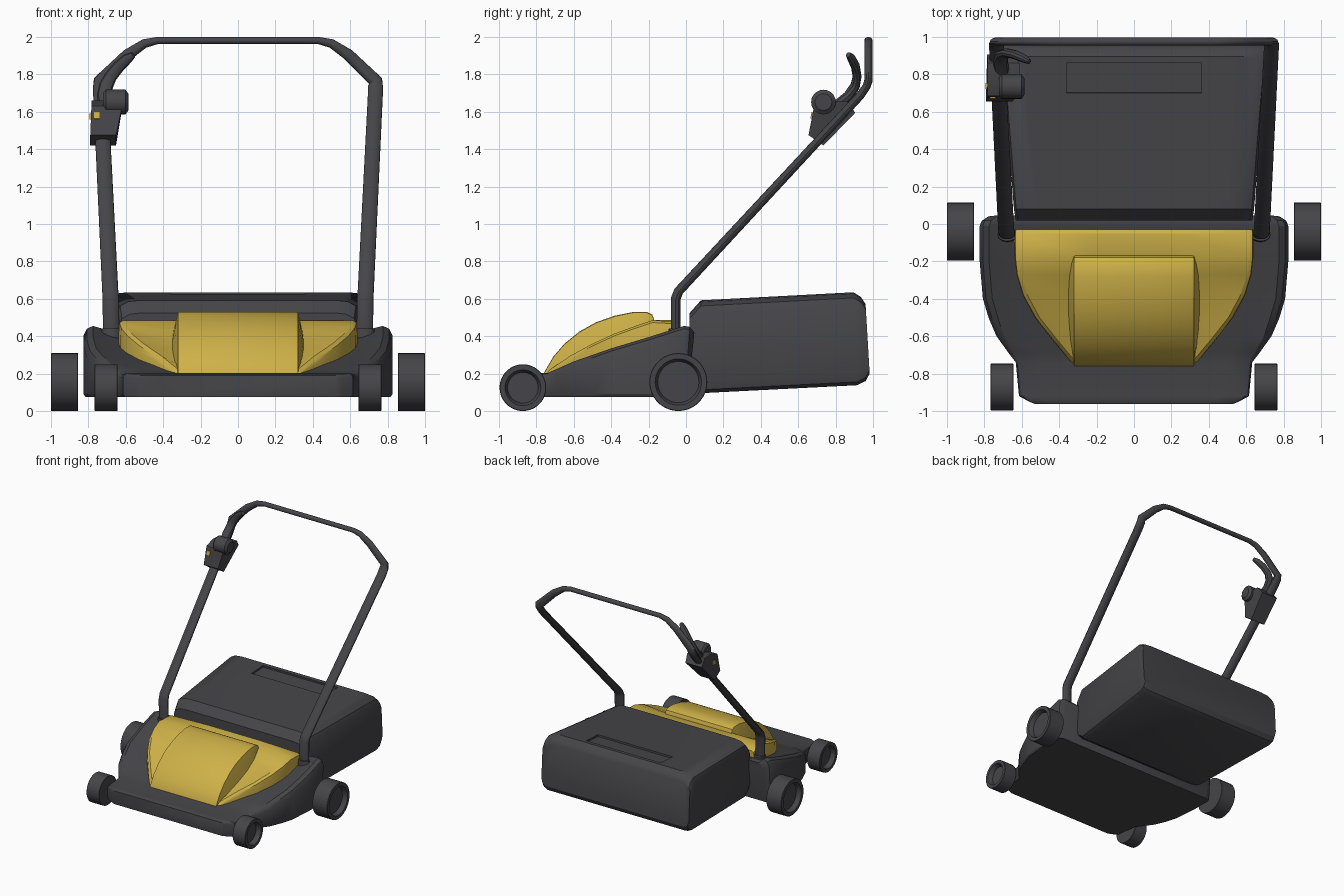
import bpy, bmesh, math
from mathutils import Vector, Matrix

if "Cube" in bpy.data.objects:
    bpy.data.objects.remove(bpy.data.objects["Cube"])


def material(name, rgb):
    m = bpy.data.materials.new(name)
    m.diffuse_color = (*rgb, 1)
    m.use_nodes = True
    m.node_tree.nodes["Principled BSDF"].inputs["Base Color"].default_value = m.diffuse_color
    return m


BLACK = material("charcoal plastic", (0.06, 0.06, 0.067))
YELLOW = material("mustard yellow", (0.62, 0.44, 0.065))


def finish(name, bm, mat):
    bmesh.ops.recalc_face_normals(bm, faces=bm.faces)
    me = bpy.data.meshes.new(name)
    bm.to_mesh(me)
    bm.free()
    me.materials.append(mat)
    ob = bpy.data.objects.new(name, me)
    bpy.context.collection.objects.link(ob)
    return ob


def loft(name, rings, mat):
    """Skin a row of equal rings and cap both ends."""
    bm = bmesh.new()
    vs = [[bm.verts.new(p) for p in r] for r in rings]
    n = len(rings[0])
    for a, b in zip(vs, vs[1:]):
        for i in range(n):
            j = (i + 1) % n
            bm.faces.new((a[i], a[j], b[j], b[i]))
    bm.faces.new(vs[0])
    bm.faces.new(vs[-1])
    return finish(name, bm, mat)


def mirrored_ring(half, y):
    """Cross-section at y from its right half, listed bottom to top."""
    return [(x, y, z) for x, z in half] + [(-x, y, z) for x, z in reversed(half)]


def sweep(name, path, mat, sides=12):
    """Elliptical tube; path items are (point, half width, half depth)."""
    pts = [Vector(p[0]) for p in path]
    rings = []
    for i, (_, a, b) in enumerate(path):
        t0 = (pts[i] - pts[max(i - 1, 0)]).normalized()
        t1 = (pts[min(i + 1, len(pts) - 1)] - pts[i]).normalized()
        t = (t0 + t1).normalized()
        v = Vector((0, 1, 0))
        v = (v - t * v.dot(t)).normalized()
        u = t.cross(v)
        rings.append([pts[i] + u * a * math.cos(k * math.tau / sides)
                      + v * b * math.sin(k * math.tau / sides) for k in range(sides)])
    return loft(name, rings, mat)


def lathe_x(name, profile, centre, mat, sides=32):
    """Turn (x offset, radius) points around a sideways axis."""
    c = Vector(centre)
    rings = [[c + Vector((x, r * math.cos(k * math.tau / sides), r * math.sin(k * math.tau / sides)))
              for k in range(sides)] for x, r in profile]
    return loft(name, rings, mat)


def box(name, centre, size, mat, tilt=0):
    bm = bmesh.new()
    bmesh.ops.create_cube(bm, size=1, matrix=Matrix.Translation(centre)
                          @ Matrix.Rotation(tilt, 4, 'X') @ Matrix.Diagonal((*size, 1)))
    return finish(name, bm, mat)


# deck: y, half width, top height, side chamfer, inner dip
deck = [(-0.962, 0.53, 0.19, 0.01, 0), (-0.95, 0.56, 0.197, 0.015, 0), (-0.92, 0.615, 0.2, 0.02, 0),
        (-0.74, 0.632, 0.203, 0.02, 0), (-0.69, 0.67, 0.225, 0.03, 0.01), (-0.6, 0.735, 0.265, 0.04, 0.02),
        (-0.5, 0.778, 0.30, 0.05, 0.025), (-0.4, 0.808, 0.335, 0.05, 0.03), (-0.2, 0.825, 0.395, 0.05, 0.04),
        (-0.01, 0.825, 0.455, 0.05, 0.04), (0.02, 0.815, 0.45, 0.05, 0.03), (0.045, 0.78, 0.42, 0.05, 0)]
rings = []
for y, w, t, c, d in deck:
    ring = mirrored_ring([(w - 0.01, 0.075), (w, 0.09), (w, t - c), (w - c * 0.35, t - c * 0.3),
                          (w - c, t), (w * 0.78, t - d)], y)
    # the back wall leans forward towards the ground
    rings.append([(x, yy - max(0, yy + 0.03) * (t - z) / t * 0.6, z) for x, yy, z in ring])
loft("mower_deck", rings, BLACK)

# wide hood: y, half width, top height, edge height, dip beside the motor cover
hood = [(-0.745, 0.33, 0.21, 0.18, 0), (-0.62, 0.435, 0.295, 0.22, 0.025), (-0.5, 0.53, 0.36, 0.25, 0.04),
        (-0.38, 0.595, 0.415, 0.28, 0.045), (-0.27, 0.628, 0.455, 0.30, 0.025), (-0.18, 0.638, 0.485, 0.32, 0),
        (-0.05, 0.638, 0.478, 0.36, -0.01), (-0.03, 0.635, 0.465, 0.38, -0.01)]
loft("hood", [mirrored_ring([(w, e), (w, e + (h - e) * 0.6), (w - 0.004, h - 0.012),
                             (w - 0.025, h), (0.345 if d > 0 else 0.25, h - d), (0.2, h - d)], y)
              for y, w, h, e, d in hood], YELLOW)

# raised motor cover: y, half width at base, top height, base height
cover = [(-0.762, 0.32, 0.2, 0.18), (-0.71, 0.328, 0.29, 0.19), (-0.65, 0.34, 0.36, 0.22),
         (-0.57, 0.35, 0.425, 0.25), (-0.48, 0.357, 0.475, 0.29), (-0.38, 0.357, 0.51, 0.34),
         (-0.28, 0.352, 0.53, 0.39), (-0.21, 0.34, 0.53, 0.43), (-0.18, 0.33, 0.515, 0.43),
         (-0.16, 0.322, 0.46, 0.42)]
loft("motor_cover", [mirrored_ring([(w, b), (w * 0.45 + 0.176, b + (t - b) * 0.6), (0.32, t - 0.004),
                                    (0.31, t)], y) for y, w, t, b in cover], YELLOW)

# grass bag, widening to the back: y at top, y at bottom, half width, top, bottom
bag_rows = [(0.02, 0.02, 0.632, 0.525, 0.14), (0.08, 0.09, 0.642, 0.592, 0.096),
            (0.895, 0.915, 0.708, 0.635, 0.138), (0.935, 0.96, 0.712, 0.61, 0.16),
            (0.96, 0.982, 0.712, 0.572, 0.2)]
rings = []
for yt, yb, w, t, b in bag_rows:
    ring = mirrored_ring([(w - 0.05, b), (w - 0.012, b + 0.018), (w, b + 0.06), (w, t - 0.06),
                          (w - 0.012, t - 0.03), (w - 0.055, t - 0.007), (w - 0.12, t)], yt)
    rings.append([(x, yb + (yt - yb) * (z - b) / (t - b), z) for x, _, z in ring])
bag = loft("grass_bag", rings, BLACK)
# grip recess in the bag lid
cutter = box("grip_cutter", (0, 0.78, 0.653), (0.72, 0.16, 0.08), BLACK, math.radians(3))
mod = bag.modifiers.new("grip", 'BOOLEAN')
mod.object, mod.operation, mod.solver = cutter, 'DIFFERENCE', 'EXACT'
bpy.context.view_layer.objects.active = bag
bpy.ops.object.modifier_apply(modifier="grip")
bpy.data.objects.remove(cutter)

# push handle: right half path, mirrored to the left
half = [((0.678, -0.055, 0.40), 0.044, 0.027), ((0.68, -0.055, 0.60), 0.044, 0.027),
        ((0.683, -0.04, 0.64), 0.043, 0.026), ((0.734, 0.93, 1.685), 0.04, 0.023),
        ((0.735, 0.965, 1.735), 0.04, 0.022), ((0.735, 0.975, 1.765), 0.038, 0.022),
        ((0.59, 0.975, 1.905), 0.031, 0.022), ((0.50, 0.975, 1.965), 0.024, 0.022),
        ((0.43, 0.975, 1.981), 0.019, 0.022)]
path = half + [((-p[0], p[1], p[2]), a, b) for p, a, b in reversed(half)]
sweep("push_handle", path, BLACK, 14)

# wheels with dished outer faces, and handle sockets
for s, tag in ((1, "right"), (-1, "left")):
    for name, x, y, r, w, rim in (("rear", 0.855, -0.041, 0.155, 0.145, 0.118),
                                  ("front", 0.645, -0.872, 0.125, 0.122, 0.09)):
        prof = [(0, r - 0.002), (0.002, r), (w - 0.003, r), (w, r - 0.003),
                (w, rim + 0.006), (w - 0.01, rim), (w - 0.04, rim - 0.008)]
        lathe_x(f"{name}_wheel_{tag}", [(s * dx, rr) for dx, rr in prof], (s * x, y, r), BLACK, 36)
    sweep(f"handle_socket_{tag}", [((s * 0.678, -0.058, 0.38), 0.056, 0.04),
                                   ((s * 0.678, -0.058, 0.44), 0.05, 0.034)], BLACK, 16)

# switch housing on the left arm, wider near the knob
housing = [(0.655, 1.475), (0.735, 1.42), (0.905, 1.595), (0.86, 1.655), (0.77, 1.66), (0.685, 1.63)]
loft("switch_housing", [[(x + lean * max(0, z - 1.5), y, z) for y, z in housing]
                        for x, lean in ((-0.79, 0.05), (-0.778, 0), (-0.665, 0.3), (-0.652, 0.25))], BLACK)
lathe_x("switch_knob", [(-0.07, 0.05), (-0.055, 0.066), (0.05, 0.066), (0.066, 0.045)],
        (-0.652, 0.735, 1.652), BLACK, 20)
box("safety_button", (-0.72, 0.738, 1.575), (0.15, 0.032, 0.032), YELLOW)
box("front_button", (-0.755, 0.674, 1.58), (0.03, 0.012, 0.035), YELLOW, math.radians(-11))

# curved switch lever
sweep("switch_lever", [((-0.70, 0.80, 1.62), 0.04, 0.034), ((-0.715, 0.87, 1.685), 0.04, 0.03),
                       ((-0.705, 0.905, 1.74), 0.038, 0.026), ((-0.68, 0.915, 1.79), 0.034, 0.024),
                       ((-0.635, 0.905, 1.845), 0.032, 0.024), ((-0.59, 0.885, 1.885), 0.028, 0.022),
                       ((-0.56, 0.868, 1.905), 0.016, 0.014)], BLACK, 10)

# smooth shading with hard creases kept; the soft bag keeps only its sharpest edges
bpy.ops.object.select_all(action='SELECT')
bpy.ops.object.shade_smooth_by_angle(angle=math.radians(32))
bpy.ops.object.select_all(action='DESELECT')
bag.select_set(True)
bpy.context.view_layer.objects.active = bag
bpy.ops.object.shade_smooth_by_angle(angle=math.radians(50))
